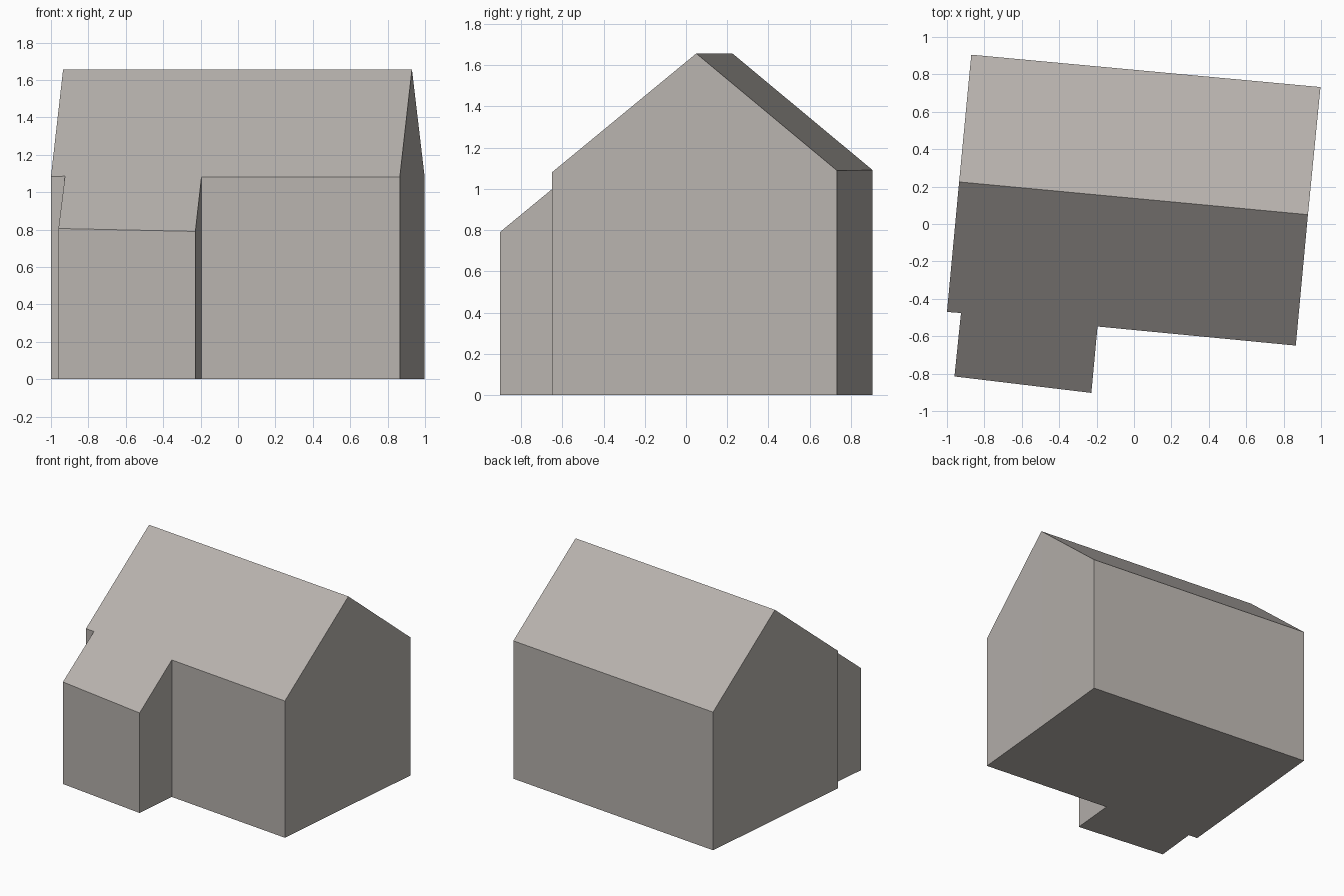
import bpy, bmesh
from mathutils import Vector

if "Cube" in bpy.data.objects:
    bpy.data.objects.remove(bpy.data.objects["Cube"])

RIDGE_Z = 1.657
ridge_l, ridge_r = Vector((-0.935, 0.225)), Vector((0.93, 0.05))
along = (ridge_r - ridge_l).normalized()
across = Vector((-along.y, along.x))  # points to the back


def roof_height(p):
    """Height of the pitched roof above a plan point."""
    d = (p - ridge_l).dot(across)
    return RIDGE_Z - abs(d) * (0.828 if d > 0 else 0.820)


# Plan outline, counter-clockwise, with the small front wing included
front = [ridge_l, (-1.0, -0.47), (-0.925, -0.476), (-0.96, -0.815),
         (-0.228, -0.903), (-0.195, -0.548), (0.865, -0.65), ridge_r]
back = [(0.997, 0.732), (-0.87, 0.905)]
plan = [Vector(p) for p in front + back]

bm = bmesh.new()
low = [bm.verts.new((p.x, p.y, 0)) for p in plan]
top = [bm.verts.new((p.x, p.y, roof_height(p))) for p in plan]

# Floor, walls and the two roof slopes
n = len(plan)
bm.faces.new(low[::-1])
for i in range(n):
    j = (i + 1) % n
    bm.faces.new((low[i], low[j], top[j], top[i]))
bm.faces.new(top[:len(front)])
bm.faces.new([top[0]] + top[len(front) - 1:])
bmesh.ops.dissolve_limit(bm, angle_limit=0.002, verts=bm.verts, edges=bm.edges)
bmesh.ops.recalc_face_normals(bm, faces=bm.faces)

mesh = bpy.data.meshes.new("house")
bm.to_mesh(mesh)
bm.free()
house = bpy.data.objects.new("house", mesh)
bpy.context.collection.objects.link(house)

# Single warm grey
mat = bpy.data.materials.new("warm grey")
mat.diffuse_color = (0.48, 0.45, 0.425, 1)
mat.use_nodes = True
mat.node_tree.nodes["Principled BSDF"].inputs["Base Color"].default_value = mat.diffuse_color
mesh.materials.append(mat)
